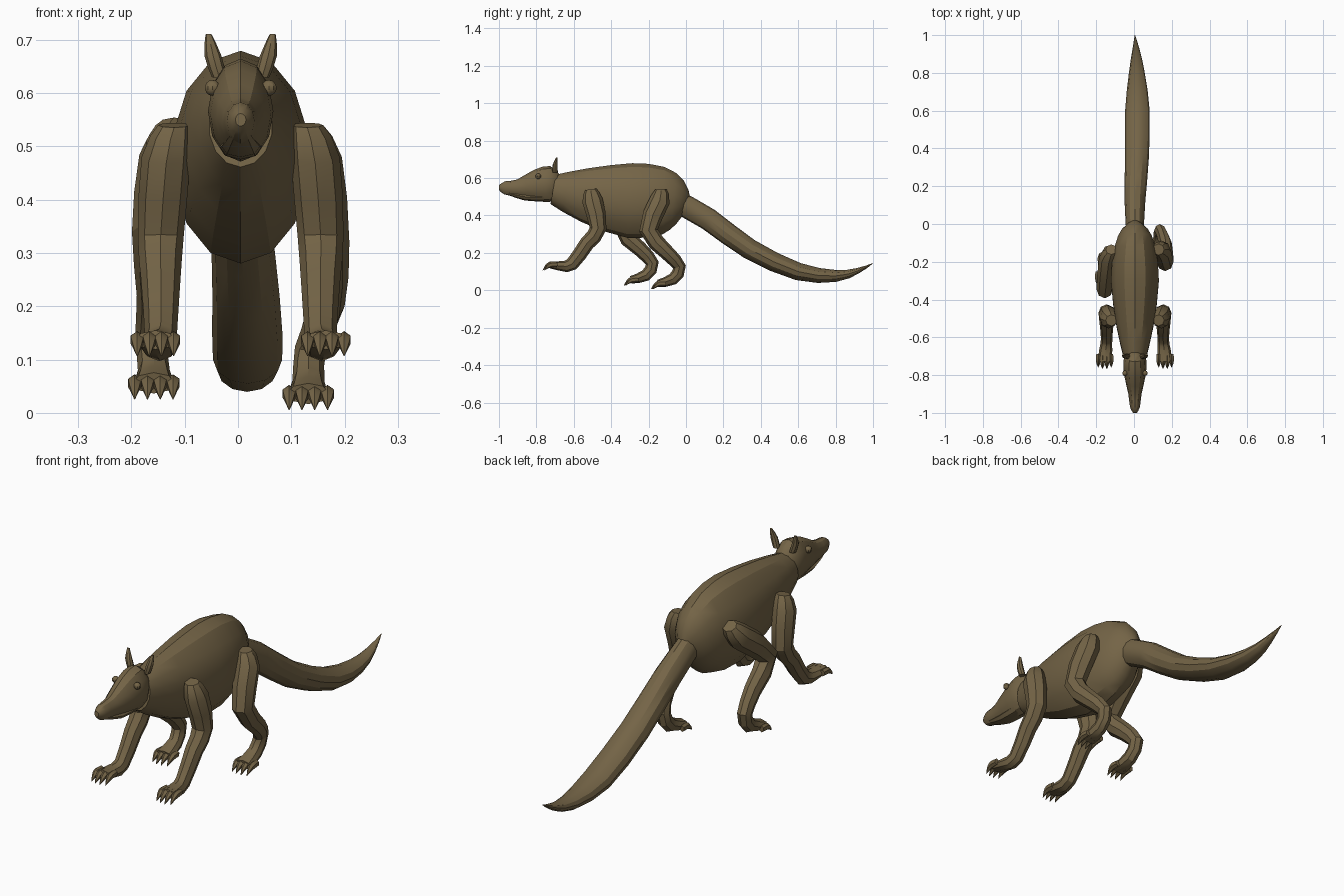
import bpy
import bmesh
from math import sin, cos, pi
from mathutils import Vector

cube = bpy.data.objects.get("Cube")
if cube:
    bpy.data.objects.remove(cube)

MIDDLE = .005  # x of the animal's mid plane

fur = bpy.data.materials.new("olive brown fur")
fur.use_nodes = True
colour = (.175, .128, .062, 1)
fur.diffuse_color = colour
shader = fur.node_tree.nodes["Principled BSDF"]
shader.inputs["Base Color"].default_value = colour
shader.inputs["Roughness"].default_value = .8


def finish(name, bm, angle=.5):
    """Turn a bmesh into a shaded, coloured object."""
    bmesh.ops.recalc_face_normals(bm, faces=bm.faces)
    mesh = bpy.data.meshes.new(name)
    bm.to_mesh(mesh)
    bm.free()
    mesh.materials.append(fur)
    part = bpy.data.objects.new(name, mesh)
    bpy.context.collection.objects.link(part)
    bpy.ops.object.select_all(action="DESELECT")
    part.select_set(True)
    bpy.context.view_layer.objects.active = part
    bpy.ops.object.shade_smooth_by_angle(angle=angle)


def ring(y, z, deep, wide, x=0):
    """One oval of a limb: its centre, half depth and half width."""
    return Vector((y, z, deep, wide, x))


def smooth_path(rings, steps):
    """Insert rings along a smooth curve through the given ones."""
    padded = [rings[0], *rings, rings[-1]]
    path = []
    for a, b, c, d in zip(padded, padded[1:], padded[2:], padded[3:]):
        for k in range(steps):
            t = k / steps
            bend = (2 * a - 5 * b + 4 * c - d) * t + (3 * b - a - 3 * c + d) * t * t
            path.append(b + (c - a + bend) * t / 2)
    return path + [rings[-1]]


def loft(name, rings, sides=8, side=1, steps=2):
    """Skin ovals that stand square to the path of their centres."""
    path = smooth_path(rings, steps)
    bm = bmesh.new()
    loops = []
    for n, here in enumerate(path):
        y, z, deep, wide, x = here
        along = path[min(n + 1, len(path) - 1)] - path[max(n - 1, 0)]
        normal = Vector((0, -along[1], along[0])).normalized()
        loop = []
        for i in range(sides):
            turn = 2 * pi * i / sides
            point = Vector((MIDDLE + side * x + wide * sin(turn), y, z))
            loop.append(bm.verts.new(point + normal * deep * cos(turn)))
        loops.append(loop)
    for a, b in zip(loops, loops[1:]):
        for i in range(sides):
            j = (i + 1) % sides
            bm.faces.new((a[i], a[j], b[j], b[i]))
    bm.faces.new(loops[0])
    bm.faces.new(loops[-1])
    finish(name, bm)


def toes(name, side, paw):
    """Four clawed toes fanned across the front of a paw."""
    y, z, deep, wide, x = paw
    for n in range(4):
        lean = (2 * n - 3) / 3
        across = x + lean * wide * .9
        front = y + .012 * abs(lean)
        loft(f"{name}_toe_{n + 1}", [
            ring(y=front + .03, z=z, deep=.015, wide=.012, x=across),
            ring(y=front, z=z, deep=.016, wide=.014, x=across),
            ring(y=front - .02, z=z - .01, deep=.01, wide=.01, x=across),
            ring(y=front - .04, z=z - .03, deep=.001, wide=.001, x=across),
        ], sides=6, side=side)


# Torso, from neck to rump
loft("torso", [
    ring(y=-.71, z=.54, deep=.08, wide=.06),
    ring(y=-.54, z=.51, deep=.145, wide=.1),
    ring(y=-.3, z=.48, deep=.2, wide=.13),
    ring(y=-.12, z=.48, deep=.18, wide=.11),
    ring(y=-.03, z=.47, deep=.115, wide=.07),
    ring(y=.01, z=.46, deep=.04, wide=.02),
], sides=14)

# Long tail, sagging and rising to a pointed tip
loft("tail", [
    ring(y=-.06, z=.48, deep=.06, wide=.045),
    ring(y=.12, z=.38, deep=.06, wide=.055),
    ring(y=.34, z=.22, deep=.055, wide=.063, x=.01),
    ring(y=.6, z=.1, deep=.047, wide=.065, x=.013),
    ring(y=.8, z=.077, deep=.032, wide=.042, x=.01),
    ring(y=.92, z=.105, deep=.015, wide=.02, x=.006),
    ring(y=1, z=.145, deep=.001, wide=.001),
], sides=12)

# Head with tapering snout
loft("head", [
    ring(y=-.68, z=.57, deep=.05, wide=.035),
    ring(y=-.72, z=.57, deep=.095, wide=.06),
    ring(y=-.8, z=.56, deep=.085, wide=.057),
    ring(y=-.9, z=.545, deep=.047, wide=.035),
    ring(y=-.97, z=.548, deep=.035, wide=.026),
    ring(y=-1, z=.55, deep=.012, wide=.01),
], sides=12)

# Lower jaw set slightly proud of the snout
loft("lower_jaw", [
    ring(y=-.76, z=.5, deep=.025, wide=.04),
    ring(y=-.86, z=.5, deep=.02, wide=.036),
    ring(y=-.95, z=.52, deep=.01, wide=.02),
])

for side, label in ((1, "left"), (-1, "right")):
    # Upright ear
    loft(f"{label}_ear", [
        ring(y=-.7, z=.63, deep=.015, wide=.014, x=.04),
        ring(y=-.7, z=.67, deep=.013, wide=.016, x=.052),
        ring(y=-.69, z=.71, deep=.004, wide=.006, x=.06),
    ], side=side)

    # Bulging eye
    bm = bmesh.new()
    bmesh.ops.create_uvsphere(bm, u_segments=10, v_segments=7, radius=.015)
    place = Vector((MIDDLE + side * .053, -.79, .61))
    bmesh.ops.translate(bm, verts=bm.verts, vec=place)
    finish(f"{label}_eye", bm)

    # Foreleg from shoulder to paw
    foreleg = [
        ring(y=-.51, z=.54, deep=.03, wide=.03, x=.125),
        ring(y=-.5, z=.48, deep=.055, wide=.046, x=.14),
        ring(y=-.47, z=.33, deep=.045, wide=.043, x=.15),
        ring(y=-.53, z=.25, deep=.04, wide=.037, x=.15),
        ring(y=-.61, z=.14, deep=.036, wide=.03, x=.15),
        ring(y=-.67, z=.13, deep=.026, wide=.035, x=.155),
        ring(y=-.73, z=.137, deep=.018, wide=.038, x=.16),
    ]
    loft(f"{label}_foreleg", foreleg, side=side)
    toes(f"{label}_fore", side, foreleg[-1])

    # Hind leg from hip to paw
    hind_leg = [
        ring(y=-.135, z=.54, deep=.03, wide=.03, x=.125),
        ring(y=-.14, z=.48, deep=.055, wide=.05, x=.14),
        ring(y=-.2, z=.32, deep=.05, wide=.044, x=.16),
        ring(y=-.1, z=.2, deep=.04, wide=.035, x=.16),
        ring(y=-.035, z=.125, deep=.035, wide=.03, x=.15),
        ring(y=-.07, z=.06, deep=.032, wide=.03, x=.145),
        ring(y=-.15, z=.036, deep=.02, wide=.04, x=.145),
    ]
    # The right leg steps forward, and both feet shift towards its side
    for joint in hind_leg:
        fall = min(max((.53 - joint[1]) * 5, 0), 1)
        if joint[1] < .15:
            joint[4] -= side * .018
        if side < 0:
            joint[0] -= .145 * fall
            joint[1] += .02 * fall
    loft(f"{label}_hind_leg", hind_leg, side=side)
    toes(f"{label}_hind", side, hind_leg[-1])
